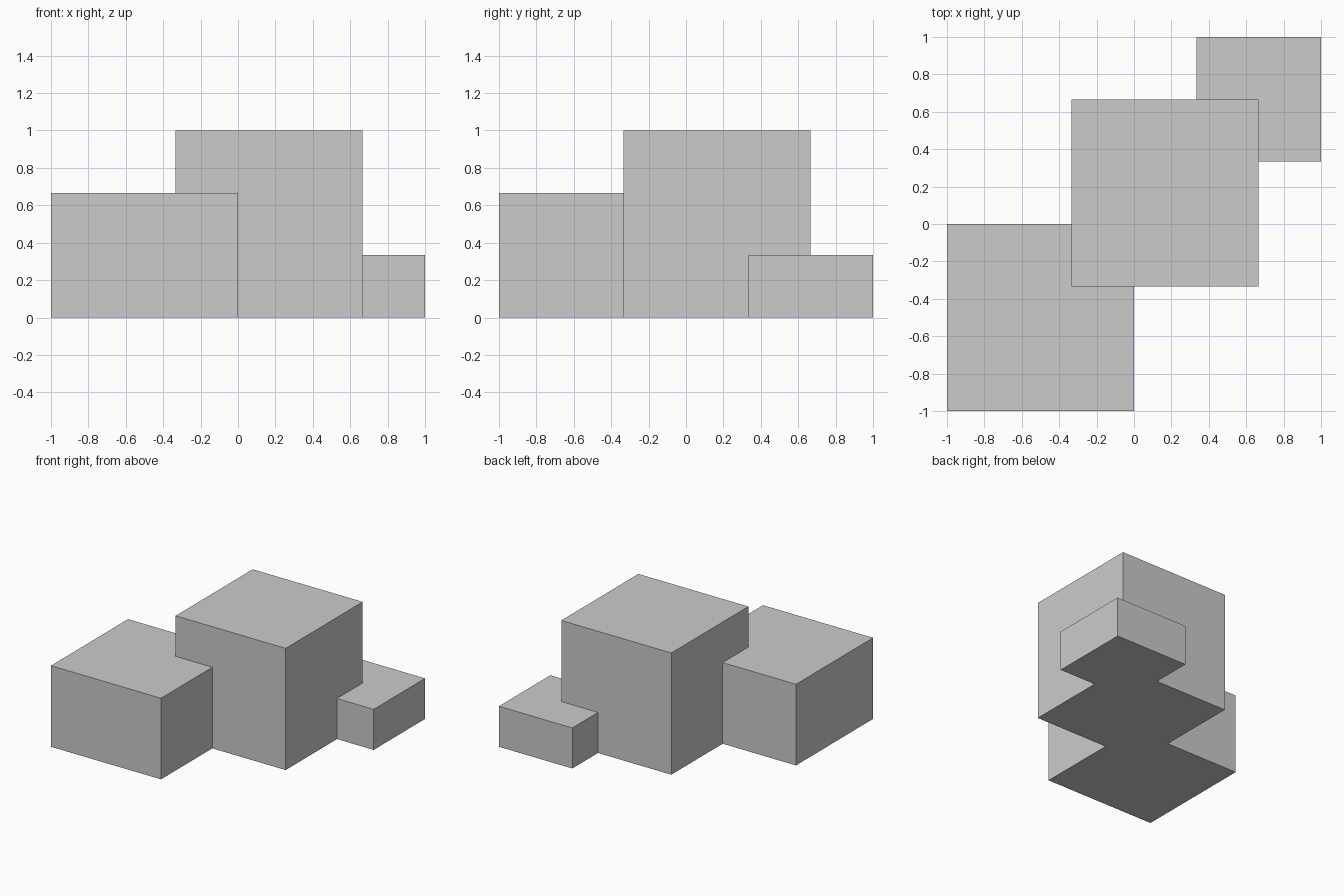
import bpy

if "Cube" in bpy.data.objects:
    bpy.data.objects.remove(bpy.data.objects["Cube"])


def block(name, low, size, height):
    """Square block standing on z = 0, with its low corner at (low, low)."""
    mid = low + size / 2
    bpy.ops.mesh.primitive_cube_add(size=1, location=(mid, mid, height / 2))
    ob = bpy.context.object
    ob.name = name
    ob.scale = (size, size, height)
    bpy.ops.object.transform_apply(location=True, rotation=False, scale=True)
    return ob


# Three blocks stepping along the diagonal
tall = block("stepped_blocks", -1 / 3, 1, 1)
medium = block("medium_block", -1, 1, 2 / 3)
small = block("small_block", 1 / 3, 2 / 3, 1 / 3)

# Fuse them into one solid
bpy.context.view_layer.objects.active = tall
for part in (medium, small):
    mod = tall.modifiers.new("fuse", 'BOOLEAN')
    mod.operation = 'UNION'
    mod.solver = 'EXACT'
    mod.object = part
    bpy.ops.object.modifier_apply(modifier=mod.name)
    bpy.data.objects.remove(part, do_unlink=True)
